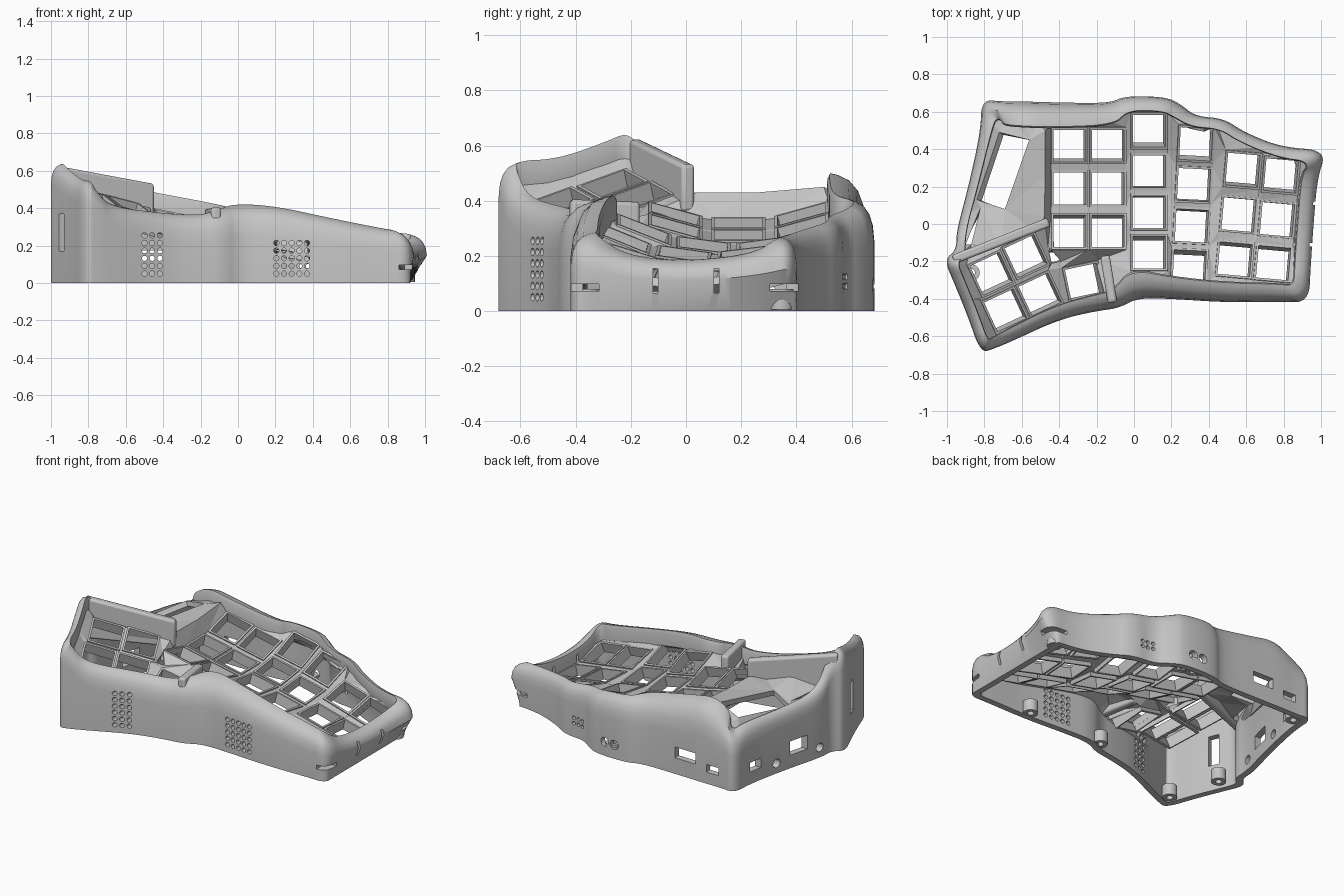
import bpy, bmesh, math
from mathutils import Vector, Matrix
from mathutils.geometry import delaunay_2d_cdt

cube = bpy.data.objects.get("Cube")
if cube:
    bpy.data.objects.remove(cube, do_unlink=True)

grey = bpy.data.materials.new("matte grey")
grey.use_nodes = True
grey.diffuse_color = (0.56, 0.56, 0.56, 1)
grey.node_tree.nodes["Principled BSDF"].inputs["Base Color"].default_value = grey.diffuse_color


def finish(name, bm, smooth=True, recalc=True):
    if recalc:
        bmesh.ops.recalc_face_normals(bm, faces=bm.faces)
    me = bpy.data.meshes.new(name)
    bm.to_mesh(me)
    bm.free()
    me.materials.append(grey)
    if smooth:
        me.shade_smooth()
        me.set_sharp_from_angle(angle=math.radians(35))
    ob = bpy.data.objects.new(name, me)
    bpy.context.collection.objects.link(ob)
    return ob


def skin(bm, rings):
    """Bridge equal closed loops of points into a closed tube."""
    vs = [[bm.verts.new(p) for p in ring] for ring in rings]
    n = len(vs[0])
    for a, b in zip(vs, vs[1:] + vs[:1]):
        for i in range(n):
            j = (i + 1) % n
            bm.faces.new((a[i], a[j], b[j], b[i]))


def inside(p, poly):
    hit = False
    for a, b in zip(poly, poly[1:] + poly[:1]):
        if (a[1] > p[1]) != (b[1] > p[1]):
            if p[0] < a[0] + (p[1] - a[1]) * (b[0] - a[0]) / (b[1] - a[1]):
                hit = not hit
    return hit


# Case outline, clockwise from the back: x, y, rim height, rim width
outline = [
    (-.82, .50, .38, .06), (-.815, .665, .35, .09), (-.70, .655, .44, .13), (-.58, .655, .51, .14),
    (-.42, .65, .48, .14),
    (-.13, .645, .42, .12), (-.05, .685, .4, .08), (.17, .68, .385, .08), (.25, .64, .365, .08),
    (.33, .575, .345, .06), (.48, .565, .32, .06), (.59, .49, .3, .06), (.79, .41, .27, .06),
    (1.03, .395, .265, .07), (.98, .24, .21, .09), (.96, 0, .18, .09), (.945, -.22, .2, .09),
    (.935, -.42, .28, .09), (.78, -.415, .29, .1), (.5, -.42, .345, .11), (.2, -.4, .41, .12),
    (.02, -.395, .425, .16), (-.08, -.45, .39, .1), (-.2, -.465, .36, .09), (-.4, -.51, .375, .08),
    (-.66, -.63, .41, .07), (-.745, -.665, .5, .06), (-.82, -.69, .545, .06), (-.89, -.49, .55, .06),
    (-.96, -.32, .61, .06), (-1.015, -.19, .65, .06), (-.95, -.14, .58, .05), (-.95, -.04, .42, .05),
    (-.885, .2, .385, .05)]

stations = []
for i, (x, y, h, w) in enumerate(outline):
    a, b = Vector(outline[i - 1][:2]), Vector(outline[(i + 1) % len(outline)][:2])
    p = Vector((x, y))
    d1, d2 = (p - a).normalized(), (b - p).normalized()
    n1, n2 = Vector((d1.y, -d1.x)), Vector((d2.y, -d2.x))
    m = (n1 + n2) / (1 + n1.dot(n2))
    stations.append(Vector((x, y, h, w, m.x, m.y)))
for _ in range(3):
    nxt = stations[1:] + stations[:1]
    stations = [q for a, b in zip(stations, nxt) for q in (a * .75 + b * .25, a * .25 + b * .75)]


def rim_point(s, inset, z):
    x, y, h, w, mx, my = s
    lean = min(0, .92 - x) * max(0, 1 - z / (.6 * h))
    return Vector((x + mx * inset + lean, y + my * inset, z))


# Shell: wall whose rounded shoulder climbs to a crest above the key well
def profile(s):
    h, w = s[2], s[3]
    d = min(.4 * h, 1.5 * w + .02)
    shape = [(.04, 0), (0, 0), (0, h - d), (.07 * w, h - .6 * d), (.22 * w, h - .32 * d),
             (.45 * w, h - .13 * d), (.75 * w, h - .03 * d), (.94 * w, h), (w, h - .02),
             (w, h - .1), (.042, h - .145)]
    return [rim_point(s, o, z) for o, z in shape]


bm = bmesh.new()
skin(bm, [profile(s) for s in stations])
shell = finish("case_shell", bm)

# Openings through the walls
bm = bmesh.new()


def cut_box(loc, size, yaw=0):
    m = Matrix.Translation(loc) @ Matrix.Rotation(math.radians(yaw), 4, 'Z') @ Matrix.Diagonal((*size, 1))
    bmesh.ops.create_cube(bm, size=1, matrix=m)


def cut_hole(loc, r, axis='X'):
    m = Matrix.Translation(loc) @ Matrix.Rotation(math.pi / 2, 4, axis)
    bmesh.ops.create_cone(bm, cap_ends=True, segments=14, radius1=r, radius2=r, depth=.2, matrix=m)


for x0, y, nx, nz in ((-.5, -.53, 3, 6), (.205, -.4, 5, 5)):       # front vents
    for i in range(nx):
        for k in range(nz):
            cut_hole((x0 + .041 * i, y, .05 + .041 * k), .014)
for i in range(3):                                                 # back vents
    for k in range(2):
        cut_hole((.34 + .035 * i, .57, .09 + .035 * k), .012)
for x in (.04, .11):                                               # round sockets
    cut_hole((x, .66, .09), .03)
for x, y in ((-.85, .3), (-.92, -.03)):
    cut_hole((x, y, .065), .028, 'Y')
cut_box((-.45, .64, .14), (.15, .2, .07))                          # back ports
cut_box((-.65, .64, .1), (.09, .2, .05))
cut_box((-.82, .47, .11), (.2, .09, .06))                          # side ports
cut_box((-.9, .13, .13), (.2, .13, .09))
cut_box((-.94, -.36, .27), (.16, .07, .2), 22)                     # strap slot
for y in (-.11, .11):                                              # right end slits
    cut_box((.95, y, .11), (.2, .018, .09))
for y in (-.37, .36):
    cut_box((.94, y, .085), (.16, .11, .025))
cutter = finish("opening_cutter", bm, smooth=False)
cutter.hide_render = True
cutter.display_type = 'WIRE'
mod = shell.modifiers.new("openings", 'BOOLEAN')
mod.operation = 'DIFFERENCE'
mod.solver = 'EXACT'
mod.object = cutter

# Key positions: x, y, z, yaw, slope along x, slope along y
keys = []
for x, y, rows, pitch, yaw, z in ((-.345, .42, 3, .23, 0, .312), (-.14, .42, 3, .23, 0, .268),
                                  (.08, .5, 4, .218, 0, .225), (.33, .43, 4, .22, -3, .192),
                                  (.58, .29, 3, .24, -5, .157), (.785, .26, 3, .235, -5, .12)):
    for r in range(rows):
        dy = pitch * ((rows - 1) / 2 - r)
        keys.append((x + r * pitch * math.tan(math.radians(yaw)), y - r * pitch,
                     z + .6 * dy * dy, yaw, -.2, 1.2 * dy))
for x, y, yaw in ((-.765, -.265, 25), (-.58, -.17, 25), (-.69, -.46, 25), (-.505, -.375, 25), (-.27, -.31, 12)):
    keys.append((x, y, .455 - .35 * (x + .76) + .2 * (y + .26), yaw, -.35, .2))


def square(key, half, drop=0):
    x, y, z, yaw, sx, sy = key
    c, s = math.cos(math.radians(yaw)), math.sin(math.radians(yaw))
    n = Vector((-sx, -sy, 1)).normalized()
    out = []
    for u, v in ((-1, -1), (1, -1), (1, 1), (-1, 1)):
        dx, dy = half * (u * c - v * s), half * (u * s + v * c)
        out.append(Vector((x + dx, y + dy, z + sx * dx + sy * dy)) - n * drop)
    return out


# Key well: a web joining the rim, the key frames and the side panel
rim_loop = [rim_point(s, .8 * s[3], s[2] - .07) for s in stations[::4]]
holes = [square(k, .087) for k in keys]
holes.append([Vector(p) for p in ((-.72, .49, .4), (-.84, .13, .37), (-.69, .08, .41), (-.56, .45, .44))])
holes.append([Vector(p) for p in ((-.82, .09, .38), (-.9, -.11, .39), (-.87, -.11, .4))])
holes.append([Vector(p) for p in ((-.46, -.12, .36), (-.44, -.21, .34), (-.39, -.2, .33))])
loops = [rim_loop] + holes + [square(k, .098) for k in keys]
pts, edges = [], []
for lp in loops:
    n, base = len(lp), len(pts)
    pts += lp
    edges += [(base + i, base + (i + 1) % n) for i in range(n)]
ridge = [Vector(p) for p in ((-.475, .5, .45), (-.475, .26, .43), (-.48, .04, .43))]
edges += [(len(pts) + i, len(pts) + i + 1) for i in range(2)]
pts += ridge
flat, _, tris, origin, _, _ = delaunay_2d_cdt([p.to_2d() for p in pts], edges, [], 0, 1e-5)
bm = bmesh.new()
verts = []
for p, ids in zip(flat, origin):
    src = pts[ids[0]] if ids else min(pts, key=lambda q: (q.to_2d() - p).length)
    verts.append(bm.verts.new((p.x, p.y, src.z)))
for t in tris:
    mid = sum((flat[i] for i in t), Vector((0, 0))) / len(t)
    if inside(mid, rim_loop) and not any(inside(mid, h) for h in holes):
        bm.faces.new([verts[i] for i in t])
bmesh.ops.delete(bm, geom=[v for v in bm.verts if not v.link_faces], context='VERTS')
web = finish("key_well", bm, smooth=False, recalc=False)
mod = web.modifiers.new("thickness", 'SOLIDIFY')
mod.thickness = .035
mod.offset = -1

# Switch sockets: a square tube around each key opening
bm = bmesh.new()
for k in keys:
    skin(bm, [square(k, .098, -.008), square(k, .086, -.008), square(k, .086, .06), square(k, .098, .06)])
finish("key_sockets", bm, smooth=False)

# Screw posts along the bottom edge
bm = bmesh.new()
for x, y in ((-.74, .58), (.08, .635), (.9, .345), (.5, -.355), (-.05, -.37), (-.77, -.59), (-.87, -.26)):
    def circle(r, z):
        return [(x + r * math.cos(a * math.pi / 10), y + r * math.sin(a * math.pi / 10), z) for a in range(20)]
    skin(bm, [circle(.045, .08), circle(.02, .08), circle(.02, .005), circle(.045, .005)])
finish("screw_posts", bm)


# Raised walls beside the thumb keys
def bar(name, start, end, width, bottom):
    bm = bmesh.new()
    bmesh.ops.create_cube(bm, size=1)
    a, b = Vector(start), Vector(end)
    side = Vector((a.y - b.y, b.x - a.x, 0)).normalized()
    for v in bm.verts:
        p = a.lerp(b, v.co.x + .5) + side * v.co.y * width
        v.co = (p.x, p.y, p.z if v.co.z > 0 else bottom)
    ob = finish(name, bm)
    mod = ob.modifiers.new("rounding", 'BEVEL')
    mod.width = .014
    mod.segments = 3


bar("thumb_back_wall", (-.965, -.19, .625), (-.455, .01, .53), .05, .36)
bar("thumb_side_wall", (-.155, -.17, .395), (-.115, -.42, .405), .05, .24)
